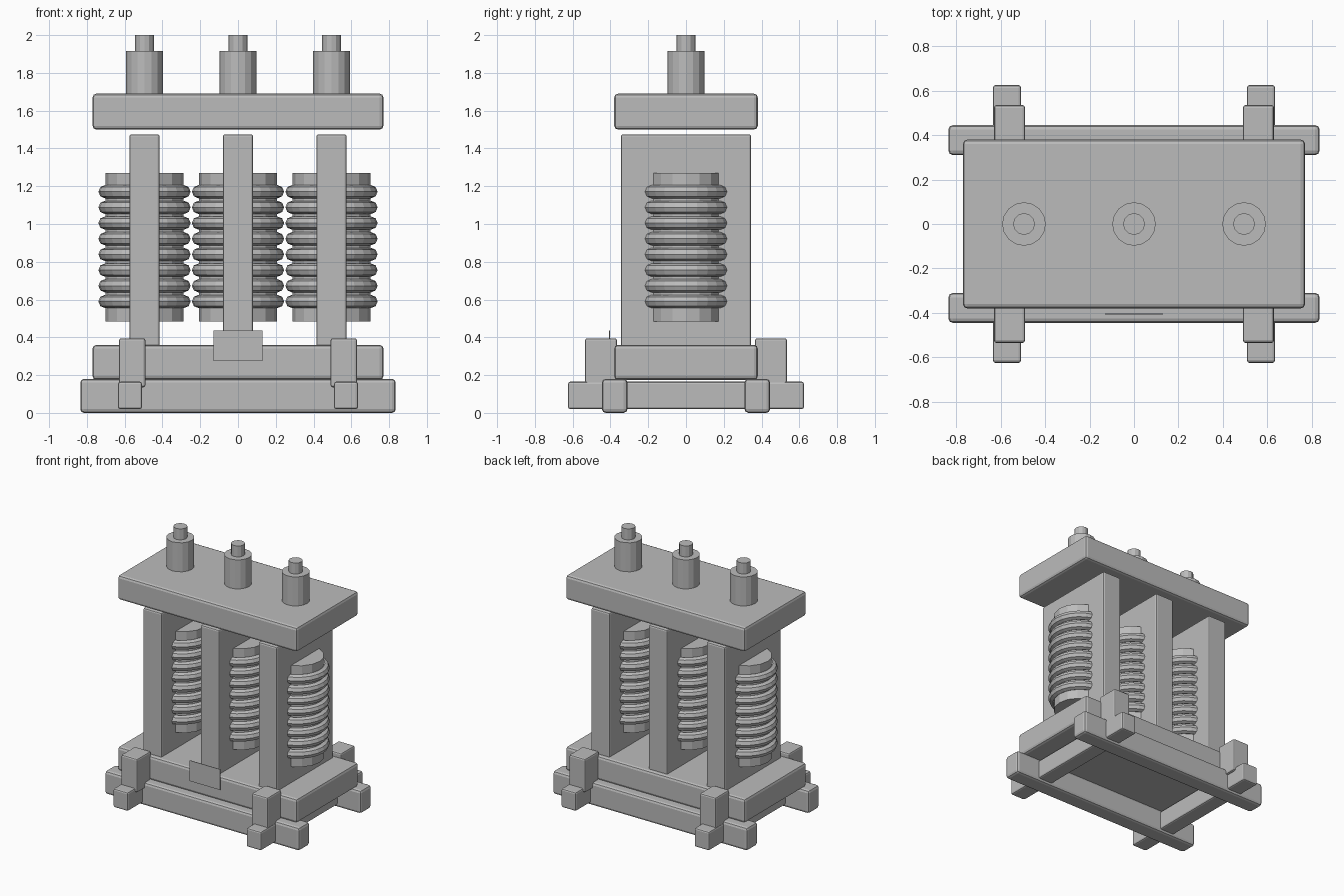
import bpy
from math import pi

if "Cube" in bpy.data.objects:
    bpy.data.objects.remove(bpy.data.objects["Cube"], do_unlink=True)

grey = bpy.data.materials.new("plain grey")
grey.use_nodes = True
COLOUR = (0.5, 0.5, 0.5, 1)
grey.diffuse_color = COLOUR
grey.node_tree.nodes["Principled BSDF"].inputs["Base Color"].default_value = COLOUR


def finish(name):
    obj = bpy.context.object
    obj.name = name
    obj.data.materials.append(grey)
    return obj


def block(name, x, y, z, bevel=0.02):
    """Box from (low, high) pairs, with rounded edges."""
    spans = (x, y, z)
    bpy.ops.mesh.primitive_cube_add(size=1, location=[(a + b) / 2 for a, b in spans])
    obj = finish(name)
    obj.scale = [b - a for a, b in spans]
    bpy.ops.object.transform_apply(location=False, rotation=False, scale=True)
    if bevel:
        mod = obj.modifiers.new("Rounded edges", "BEVEL")
        mod.width = bevel
        mod.segments = 2
    return obj


def cylinder(name, x, radius, low, high, sides=16, squash=1):
    bpy.ops.mesh.primitive_cylinder_add(vertices=sides, radius=radius, depth=high - low,
                                        location=(x, 0, (low + high) / 2))
    finish(name).scale.y = squash


def mirrored(span, side):
    return tuple(sorted(side * v for v in span))


# Base slab and top yoke
block("base_slab", (-0.77, 0.77), (-0.38, 0.38), (0.175, 0.36))
block("top_yoke", (-0.77, 0.77), (-0.38, 0.38), (1.50, 1.69))

# Skid rails along x
for side, label in ((-1, "front"), (1, "back")):
    block(label + "_rail", (-0.835, 0.835), mirrored((0.31, 0.445), side), (0, 0.18))

# Cross beams with a clamp at each end
for sx, xname in ((-1, "right"), (1, "left")):
    block(xname + "_cross_beam", mirrored((0.508, 0.635), sx), (-0.625, 0.625), (0.02, 0.165), 0.012)
    for sy, yname in ((-1, "front"), (1, "back")):
        block(f"{yname}_{xname}_clamp", mirrored((0.49, 0.63), sx),
              mirrored((0.365, 0.535), sy), (0.135, 0.395), 0.012)

# Three phases: core leg, ribbed winding and terminal
for x, label in ((-0.495, "right"), (0, "middle"), (0.495, "left")):
    block(label + "_core_leg", (x - 0.08, x + 0.08), (-0.345, 0.345), (0.34, 1.475), 0.012)
    cylinder(label + "_winding", x, 0.206, 0.485, 1.27, 16, 0.91)
    for i in range(8):
        bpy.ops.mesh.primitive_torus_add(major_radius=0.209, minor_radius=0.035,
                                         major_segments=24, minor_segments=8,
                                         location=(x, 0, 0.59 + i * 0.083))
        finish(f"{label}_winding_ring_{i + 1}").scale.y = 0.95
    cylinder(label + "_bushing", x, 0.098, 1.68, 1.915)
    cylinder(label + "_terminal_stud", x, 0.049, 1.91, 2.0, 12)

# Blank rating plate on the front
block("rating_plate", (-0.13, 0.13), (-0.407, -0.403), (0.275, 0.435), 0)
